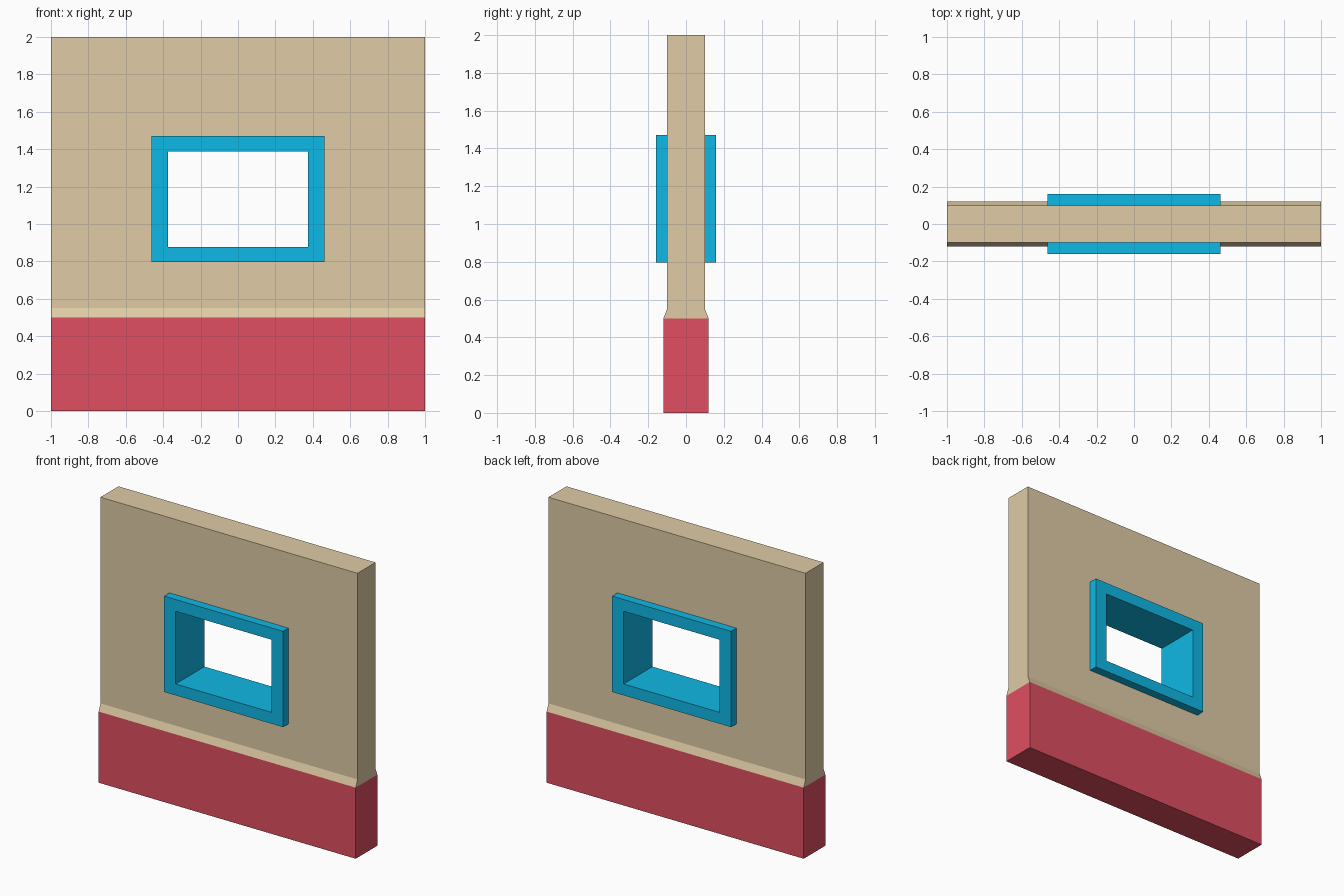
import bpy, bmesh

if "Cube" in bpy.data.objects:
    bpy.data.objects.remove(bpy.data.objects["Cube"])


def material(name, rgb):
    """Flat material from 0-255 sRGB values, converted to linear."""
    lin = [((c / 255 + 0.055) / 1.055) ** 2.4 if c > 10 else c / 255 / 12.92 for c in rgb]
    m = bpy.data.materials.new(name)
    m.diffuse_color = (*lin, 1)
    m.use_nodes = True
    m.node_tree.nodes["Principled BSDF"].inputs["Base Color"].default_value = m.diffuse_color
    return m


def make_object(name, bm, mats):
    bmesh.ops.recalc_face_normals(bm, faces=bm.faces)
    mesh = bpy.data.meshes.new(name)
    bm.to_mesh(mesh)
    bm.free()
    for m in mats:
        mesh.materials.append(m)
    ob = bpy.data.objects.new(name, mesh)
    bpy.context.collection.objects.link(ob)
    return ob


tan = material("tan plaster", (224, 204, 166))
red = material("red base paint", (224, 78, 97))
blue = material("blue frame paint", (16, 184, 230))

# wall: stacked rings (height, half depth), with the lowest band painted red
bm = bmesh.new()
rings = []
for z, d in [(0, 0.12), (0.5, 0.12), (0.55, 0.1), (2, 0.1)]:
    rings.append([bm.verts.new((x, y, z)) for x, y in
                  [(-1, -d), (1, -d), (1, d), (-1, d)]])
for a, b in zip(rings, rings[1:]):
    for i in range(4):
        j = (i + 1) % 4
        bm.faces.new((a[i], a[j], b[j], b[i]))
bm.faces.new(rings[0])
bm.faces.new(rings[-1])
for f in bm.faces:
    f.material_index = 1 if f.calc_center_median().z < 0.5 else 0
wall = make_object("wall", bm, [tan, red])

# window frame: rectangular ring running right through the wall
OUTER = (0.463, 0.797, 1.471)
INNER = (0.373, 0.877, 1.388)
HALF_DEPTH = 0.16


def rectangle(bm, size, y):
    w, z0, z1 = size
    return [bm.verts.new(p) for p in [(-w, y, z0), (w, y, z0), (w, y, z1), (-w, y, z1)]]


bm = bmesh.new()
loops = [rectangle(bm, OUTER, -HALF_DEPTH), rectangle(bm, OUTER, HALF_DEPTH),
         rectangle(bm, INNER, HALF_DEPTH), rectangle(bm, INNER, -HALF_DEPTH)]
for k in range(4):
    a, b = loops[k], loops[(k + 1) % 4]
    for i in range(4):
        j = (i + 1) % 4
        bm.faces.new((a[i], a[j], b[j], b[i]))
make_object("window_frame", bm, [blue])

# opening cutter: its edge is hidden inside the frame
bm = bmesh.new()
mid = [(p + q) / 2 for p, q in zip(OUTER, INNER)]
a, b = rectangle(bm, mid, -0.3), rectangle(bm, mid, 0.3)
bm.faces.new(a)
bm.faces.new(b)
for i in range(4):
    j = (i + 1) % 4
    bm.faces.new((a[i], a[j], b[j], b[i]))
cutter = make_object("opening_cutter", bm, [tan])
cutter.hide_render = True
cutter.hide_viewport = True
cutter.display_type = 'WIRE'

cut = wall.modifiers.new("window opening", 'BOOLEAN')
cut.operation = 'DIFFERENCE'
cut.solver = 'EXACT'
cut.object = cutter
